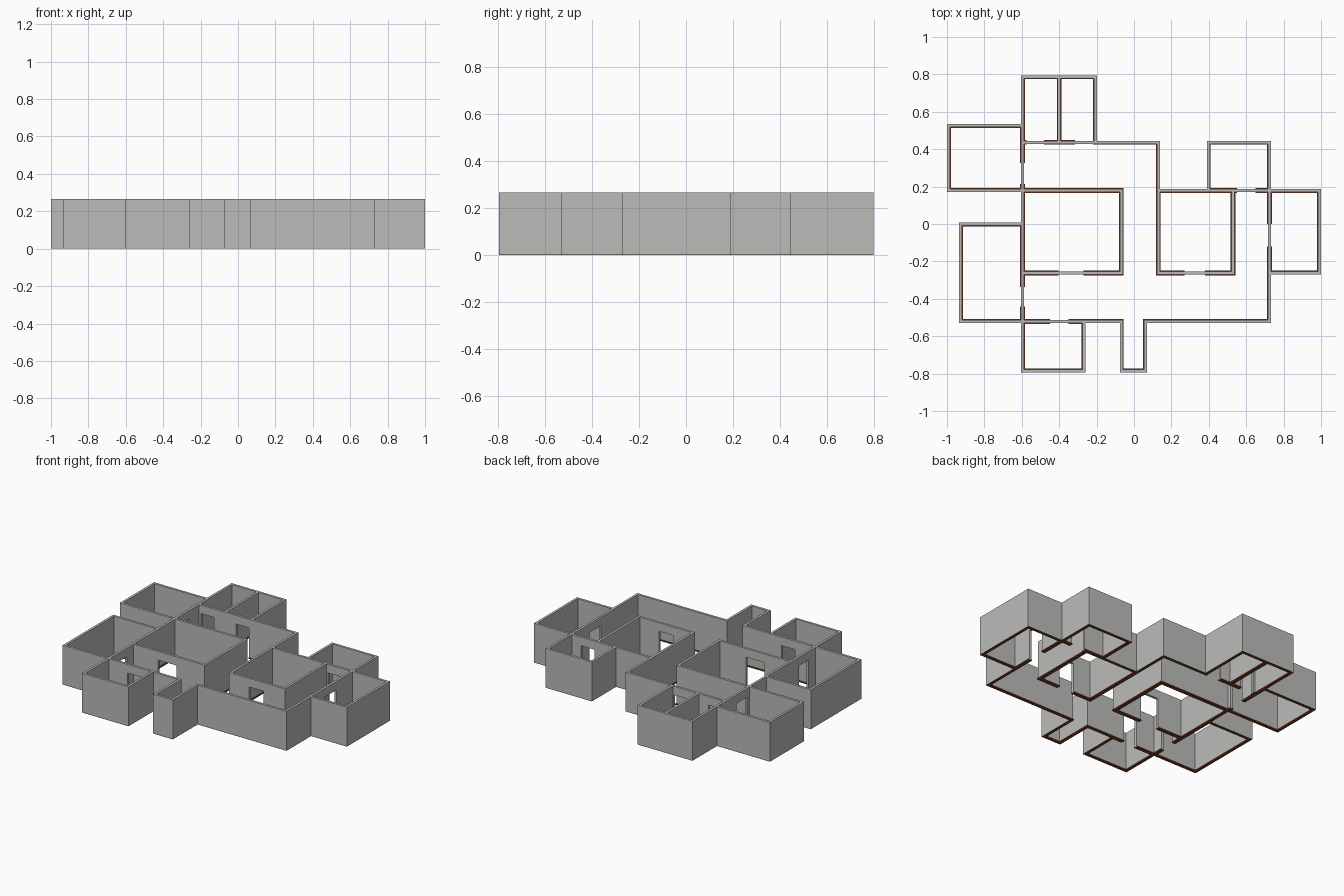
import bpy, bmesh

if "Cube" in bpy.data.objects:
    bpy.data.objects.remove(bpy.data.objects["Cube"])

HALF = 0.008        # half wall thickness
WALL_H = 0.265
DOOR_H = 0.207
BASE_H = 0.002      # thin sole under the walls
SKIRT_H = 0.008
SKIRT_T = 0.005     # how far skirting stands out

# wall centre line positions
XL, XG, XA, XM, XB = -0.992, -0.927, -0.597, -0.4, -0.205
XH, XF, XP, XE, XD = -0.268, -0.068, 0.062, 0.13, 0.397
XK, XR, XC = 0.53, 0.725, 0.992
YT, YL, YU, YM, YG = 0.787, 0.527, 0.437, 0.18, 0.0
YF, YS, YB = -0.262, -0.522, -0.785

# walls as (x0, y0, x1, y1) centre lines
WALLS = [
    (XA, YT, XB, YT), (XA, YB, XA, YT), (XM, YU, XM, YT), (XB, YU, XB, YT),
    (XA, YU, XE, YU), (XL, YL, XA, YL), (XL, YM, XL, YL), (XL, YM, XF, YM),
    (XF, YF, XF, YM), (XA, YF, XF, YF), (XG, YG, XA, YG), (XG, YS, XG, YG),
    (XG, YS, XF, YS), (XA, YB, XH, YB), (XH, YB, XH, YS), (XF, YB, XF, YS),
    (XF, YB, XP, YB), (XP, YB, XP, YS), (XP, YS, XR, YS), (XR, YS, XR, YU),
    (XE, YF, XE, YU), (XE, YM, XC, YM), (XE, YF, XK, YF), (XK, YF, XK, YM),
    (XD, YM, XD, YU), (XD, YU, XR, YU), (XC, YF, XC, YM), (XR, YF, XC, YF),
]
# rooms, used to keep skirting on the inside
ROOMS = [
    (XA, YU, XB, YT), (XL, YM, XA, YL), (XA, YM, XE, YU), (XA, YS, XR, YM),
    (XG, YS, XA, YG), (XA, YB, XH, YS), (XF, YB, XP, YS), (XD, YM, XR, YU),
    (XR, YF, XC, YM),
]
# doorways as centre line spans
DOORS = [
    (-0.575, YU, -0.48, YU), (-0.315, YU, -0.22, YU), (XA, 0.215, XA, 0.325),
    (-0.405, YF, -0.27, YF), (0.27, YF, 0.38, YF), (-0.45, YS, -0.35, YS),
    (XA, -0.44, XA, -0.338), (XR, -0.12, XR, 0.0), (0.55, YM, 0.65, YM),
]


def grow(r, d):
    return (r[0] - d, r[1] - d, r[2] + d, r[3] + d)


def across(r, d):
    """Widen a doorway only through the wall."""
    if r[0] == r[2]:
        return (r[0] - d, r[1], r[2] + d, r[3])
    return (r[0], r[1] - d, r[2], r[3] + d)


walls = [grow(w, HALF) for w in WALLS]
skirts = [grow(w, HALF + SKIRT_T) for w in WALLS]
rooms = [grow(r, HALF) for r in ROOMS]
doors = [across(d, HALF + SKIRT_T + 0.001) for d in DOORS]


def inside(rects, x, y):
    return any(r[0] < x < r[2] and r[1] < y < r[3] for r in rects)


def material(name, col):
    m = bpy.data.materials.new(name)
    m.diffuse_color = (*col, 1)
    m.use_nodes = True
    m.node_tree.nodes["Principled BSDF"].inputs["Base Color"].default_value = m.diffuse_color
    return m


def cell_solid(name, rects, zs, solid, mat):
    """Closed shell around every grid cell where solid(x, y, layer) holds."""
    xs = sorted({round(v, 4) for r in rects for v in (r[0], r[2])})
    ys = sorted({round(v, 4) for r in rects for v in (r[1], r[3])})
    axes = (xs, ys, zs)
    full = set()
    for i in range(len(xs) - 1):
        for j in range(len(ys) - 1):
            cx, cy = (xs[i] + xs[i + 1]) / 2, (ys[j] + ys[j + 1]) / 2
            full.update((i, j, k) for k in range(len(zs) - 1) if solid(cx, cy, k))
    bm = bmesh.new()
    cache = {}

    def vert(idx):
        if idx not in cache:
            cache[idx] = bm.verts.new([axes[a][idx[a]] for a in range(3)])
        return cache[idx]

    for cell in full:
        for a in range(3):
            b, c = (a + 1) % 3, (a + 2) % 3
            for side in (0, 1):
                near = list(cell)
                near[a] += 1 if side else -1
                if tuple(near) in full:
                    continue
                loop = []
                for u, v in ((0, 0), (1, 0), (1, 1), (0, 1)):
                    p = list(cell)
                    p[a] += side
                    p[b] += u
                    p[c] += v
                    loop.append(vert(tuple(p)))
                bm.faces.new(loop if side else loop[::-1])
    me = bpy.data.meshes.new(name)
    bm.to_mesh(me)
    bm.free()
    me.materials.append(mat)
    ob = bpy.data.objects.new(name, me)
    bpy.context.collection.objects.link(ob)
    return ob


grey = material("wall_grey", (0.5, 0.5, 0.49))
brown = material("skirting_brown", (0.16, 0.05, 0.025))

# walls: lower layer is cut by doorways, upper layer forms the lintels
cell_solid("walls", walls + doors, [BASE_H, DOOR_H, WALL_H],
           lambda x, y, k: inside(walls, x, y) and (k == 1 or not inside(doors, x, y)),
           grey)

# skirting: sole under the walls plus a low strip on room sides
cell_solid("skirting", walls + skirts + rooms + doors, [0, BASE_H, SKIRT_H],
           lambda x, y, k: inside(skirts, x, y) and inside(rooms, x, y)
           and not inside(doors, x, y) and (k == 0 or not inside(walls, x, y)),
           brown)
